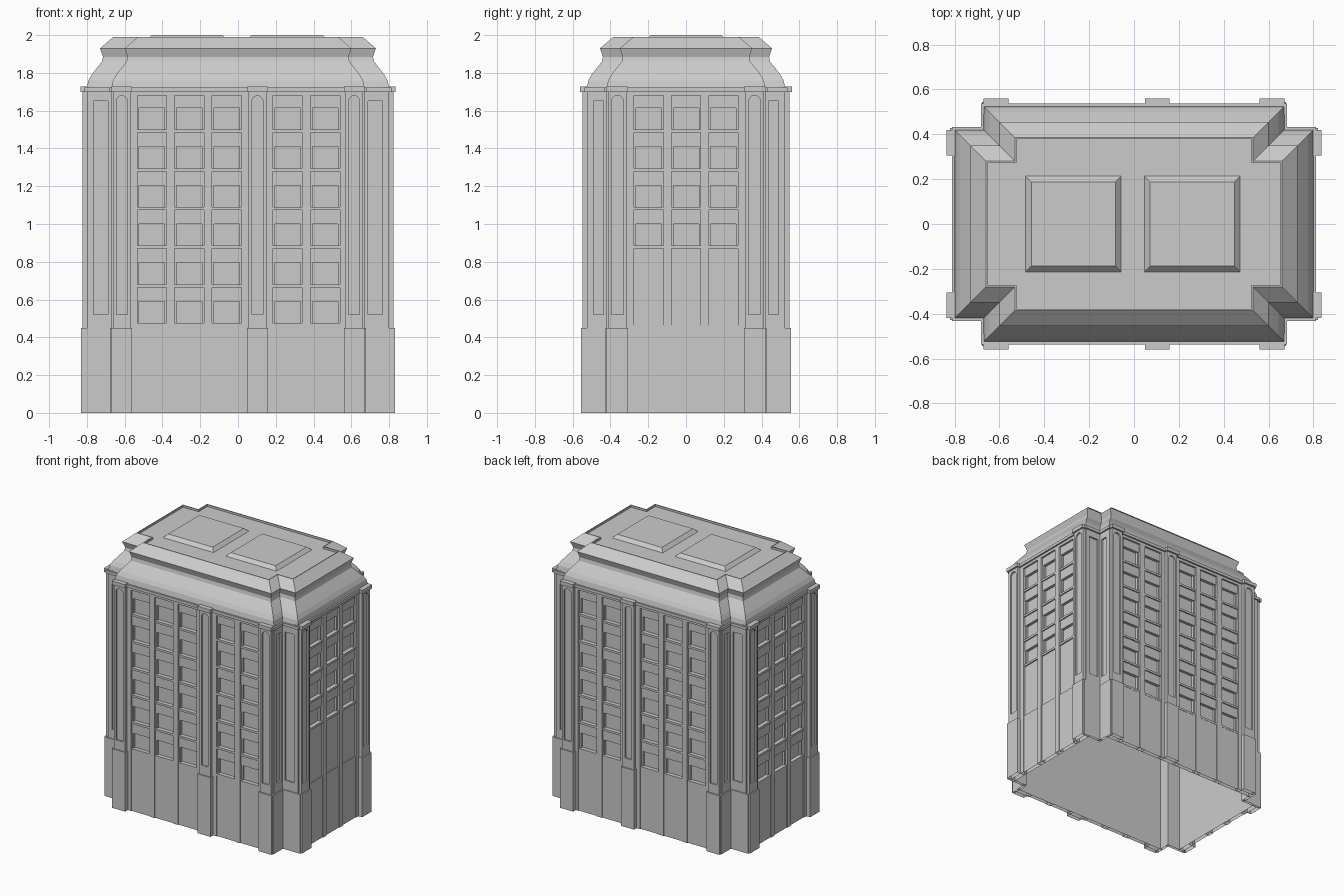
import bpy, bmesh
from math import sin, cos, pi
from mathutils import Vector

if "Cube" in bpy.data.objects:
    bpy.data.objects.remove(bpy.data.objects["Cube"], do_unlink=True)

stone = bpy.data.materials.new("pale_grey_stone")
stone.use_nodes = True
stone.diffuse_color = (0.6, 0.6, 0.6, 1)
stone.node_tree.nodes["Principled BSDF"].inputs["Base Color"].default_value = (0.6, 0.6, 0.6, 1)

# Plan: half sizes of the cross-shaped outline (wings A x b, main block a x B)
A, B, a, b = 0.80, 0.525, 0.67, 0.42
PANE, STEP = -0.035, 0.012
BASE, HEAD, TOP = 0.45, 1.68, 1.71
parts = {}


def part(name):
    return parts.setdefault(name, bmesh.new())


def plane(axis, sign, dist):
    """Map facade coordinates (along, up, outward) to the model."""
    if axis == "y":
        return lambda u, z, d: Vector((u, sign * (dist + d), z))
    return lambda u, z, d: Vector((sign * (dist + d), u, z))


def prism(name, at, outline, d0, d1):
    bm = part(name)
    back = [bm.verts.new(at(u, z, d0)) for u, z in outline]
    front = [bm.verts.new(at(u, z, d1)) for u, z in outline]
    bm.faces.new(back)
    bm.faces.new(front)
    for i in range(len(outline)):
        j = (i + 1) % len(outline)
        bm.faces.new((back[i], back[j], front[j], front[i]))


def slab(name, at, u0, u1, z0, z1, d0, d1):
    prism(name, at, [(u0, z0), (u1, z0), (u1, z1), (u0, z1)], d0, d1)


def plan_loop(bm, A, B, a, b, z):
    quarter = [(A, b), (a, b), (a, B)]
    pts = quarter + [(-x, y) for x, y in quarter[::-1]]
    pts += [(-x, -y) for x, y in pts]
    return [bm.verts.new((x, y, z)) for x, y in pts]


def loft(bm, loops):
    for lo, hi in zip(loops, loops[1:]):
        for i in range(len(lo)):
            j = (i + 1) % len(lo)
            bm.faces.new((lo[i], lo[j], hi[j], hi[i]))


def pilaster(at, u, half):
    # Plinth, shaft and cap
    slab("pilaster_plinths", at, u - half, u + half, 0, BASE, PANE, 0.031)
    w = half - 0.008
    slab("pilaster_shafts", at, u - w, u + w, BASE, TOP, PANE, 0.01)
    slab("pilaster_caps", at, u - half, u + half, TOP - 0.01, TOP + 0.018, PANE, 0.035)
    # Raised border leaving a round-headed panel
    r, foot, spring = w - 0.018, 0.52, 1.65
    for s in (1, -1):
        outline = [(0, BASE), (w, BASE), (w, TOP), (0, TOP)]
        outline += [(r * sin(t * pi / 12), spring + r * cos(t * pi / 12)) for t in range(7)]
        outline += [(r, foot), (0, foot)]
        prism("pilaster_borders", at, [(u + s * x, z) for x, z in outline], 0.01, 0.022)


def facade(at, half, bays, rows):
    # Full-height piers between the bays
    edges = [-half] + [e for bay in bays for e in bay] + [half]
    for u0, u1 in zip(edges[::2], edges[1::2]):
        slab("wall_piers", at, u0, u1, 0, TOP, PANE, 0)
    slab("top_band", at, -half, half, HEAD, TOP, PANE, 0)
    for u0, u1 in bays:
        slab("base_panels", at, u0, u1, 0, BASE + 0.015, PANE, -0.006)
        ceiling = HEAD
        for r in range(rows):
            sill = 1.5 - r * 0.205
            head = sill + 0.115
            slab("spandrels", at, u0, u1, head, ceiling, PANE, -0.013)
            slab("window_sills", at, u0, u1, sill - 0.016, sill, PANE, -0.004)
            for s, e in ((1, u0), (-1, u1)):
                slab("window_jambs", at, min(e, e + s * 0.01), max(e, e + s * 0.01),
                     sill, head, PANE, -0.018)
            ceiling = sill - 0.016
        if ceiling > BASE + 0.02:
            slab("blind_panels", at, u0, u1, BASE + 0.015, ceiling, PANE, -0.013)


def wing_panel(at, u0, u1):
    # Plinth and framed tall panel on the short corner faces
    slab("corner_plinths", at, u0, u1 + 0.02, 0, BASE, -STEP, 0.007)
    lo, hi, foot, head = u0 + 0.03, u1 - 0.012, 0.52, 1.65
    slab("corner_frames", at, u0, lo, BASE, TOP, -STEP, 0)
    slab("corner_frames", at, hi, u1, BASE, TOP, -STEP, 0)
    slab("corner_frames", at, lo, hi, BASE, foot, -STEP, 0)
    slab("corner_frames", at, lo, hi, head, TOP, -STEP, 0)


# Hollow core wall, which also forms the window panes
core = part("core_walls")
loft(core, [plan_loop(core, A + PANE, B + PANE, a - STEP, b - STEP, z) for z in (0, TOP)])

# Long and short facades
long_bays = [(x, x + 0.155) for x in (-0.533, -0.335, -0.137, 0.185, 0.385)]
short_bays = [(y, y + 0.155) for y in (-0.275, -0.077, 0.121)]
for s in (1, -1):
    at = plane("y", s, B)
    facade(at, a, long_bays, 6)
    for u in (-0.615, 0.103, 0.615):
        pilaster(at, u, 0.055)
    at = plane("x", s, A)
    facade(at, b, short_bays, 4 if s > 0 else 6)
    for u in (-0.363, 0.363):
        pilaster(at, u, 0.057)

# Four notched corners
for sx in (1, -1):
    for sy in (1, -1):
        front, side = plane("y", sy, b), plane("x", sx, a)
        wing_panel(lambda u, z, d, f=front, s=sx: f(s * u, z, d), a - STEP, A)
        wing_panel(lambda u, z, d, f=side, s=sy: f(s * u, z, d), b - STEP, B)

# Cornice, curved mansard roof, parapet lip and roof deck
roof = part("mansard_roof")
profile = [(1.70, 0.03), (1.70, -0.012), (1.722, -0.012), (1.722, 0), (1.76, 0.008),
           (1.79, 0.025), (1.825, 0.052), (1.86, 0.08), (1.885, 0.085), (1.93, 0.07),
           (1.99, 0.14), (1.99, 0.147), (1.975, 0.147)]
loops = [plan_loop(roof, A - d, B - d, a - d, b - d, z) for z, d in profile]
loft(roof, loops)
roof.faces.new(loops[-1])

# Two bevelled roof platforms
for name, x in (("right_roof_platform", -0.27), ("left_roof_platform", 0.26)):
    bm = part(name)
    rings = [[bm.verts.new((x + i * h, j * h, z)) for i, j in ((1, 1), (-1, 1), (-1, -1), (1, -1))]
             for z, h in ((1.975, 0.213), (2.0, 0.188))]
    loft(bm, rings)
    bm.faces.new(rings[1])

# Turn every part into an object, leaving the underside open
for name, bm in parts.items():
    bmesh.ops.recalc_face_normals(bm, faces=bm.faces[:])
    under = [f for f in bm.faces if all(v.co.z < 0.001 for v in f.verts)]
    bmesh.ops.delete(bm, geom=under, context="FACES")
    mesh = bpy.data.meshes.new(name)
    bm.to_mesh(mesh)
    bm.free()
    mesh.materials.append(stone)
    bpy.context.collection.objects.link(bpy.data.objects.new(name, mesh))
